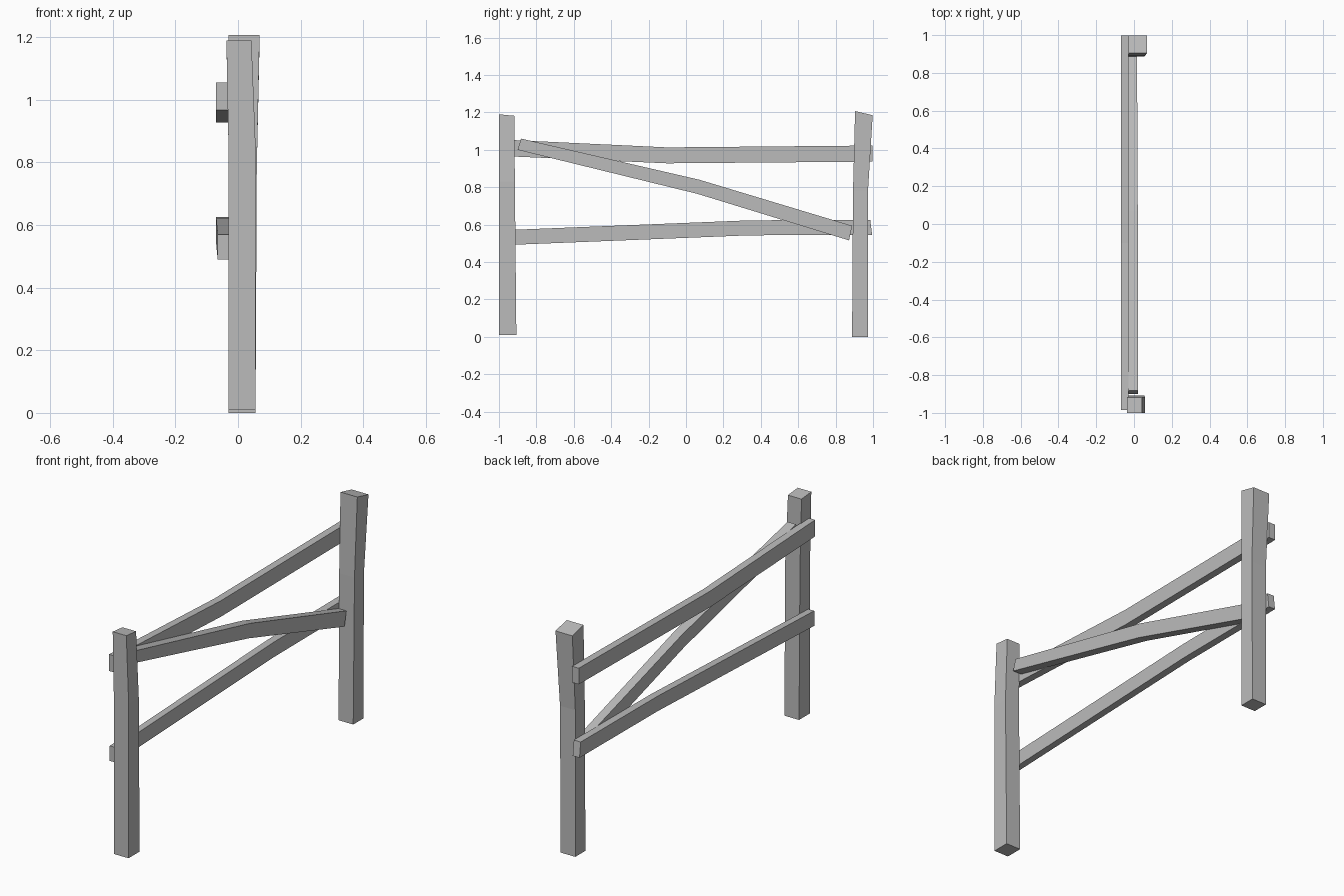
import bpy
import bmesh

cube = bpy.data.objects.get("Cube")
if cube:
    bpy.data.objects.remove(cube, do_unlink=True)

wood = bpy.data.materials.new("weathered grey")
wood.use_nodes = True
GREY = (0.5, 0.5, 0.5, 1)
wood.diffuse_color = GREY
wood.node_tree.nodes["Principled BSDF"].inputs["Base Color"].default_value = GREY


def beam(name, upright, sections):
    """Loft four-sided sections: (along, x0, x1, side0, side1, end slant)."""
    bm = bmesh.new()
    rings = []
    for along, x0, x1, s0, s1, slant in sections:
        ring = []
        for x, s, d in ((x0, s0, 0), (x1, s0, 0), (x1, s1, slant), (x0, s1, slant)):
            co = (x, s, along + d) if upright else (x, along + d, s)
            ring.append(bm.verts.new(co))
        rings.append(ring)
    for a, b in zip(rings, rings[1:]):
        for i in range(4):
            j = (i + 1) % 4
            bm.faces.new((a[i], a[j], b[j], b[i]))
    bm.faces.new(rings[0])
    bm.faces.new(rings[-1])
    bmesh.ops.recalc_face_normals(bm, faces=bm.faces)
    mesh = bpy.data.meshes.new(name)
    bm.to_mesh(mesh)
    bm.free()
    mesh.materials.append(wood)
    obj = bpy.data.objects.new(name, mesh)
    bpy.context.collection.objects.link(obj)
    return obj


# Posts, each slightly bent near the top
beam("front_post", True, [
    (0.01, -0.03, 0.056, -1.0, -0.907, 0),
    (0.83, -0.03, 0.057, -1.0, -0.915, 0),
    (1.19, -0.037, 0.043, -1.0, -0.918, -0.008)])
beam("back_post", True, [
    (0.0, -0.03, 0.056, 0.888, 0.973, 0),
    (0.78, -0.03, 0.06, 0.893, 0.973, 0),
    (1.207, -0.03, 0.069, 0.904, 0.998, -0.022)])

# Rails along the -x side of the posts
beam("upper_rail", False, [
    (-0.985, -0.07, -0.03, 0.967, 1.055, 0),
    (-0.1, -0.07, -0.03, 0.928, 1.013, 0),
    (0.998, -0.068, -0.028, 0.937, 1.023, 0)])
beam("lower_rail", False, [
    (-0.985, -0.065, -0.03, 0.49, 0.57, 0),
    (0.34, -0.07, -0.03, 0.543, 0.623, 0),
    (0.995, -0.07, -0.03, 0.546, 0.626, -0.01)])

# Diagonal brace between the posts
beam("diagonal_brace", False, [
    (-0.9, -0.03, 0.02, 1.0, 1.06, 0.018),
    (0.06, -0.03, 0.02, 0.765, 0.84, 0.012),
    (0.872, -0.03, 0.016, 0.516, 0.594, 0.016)])
